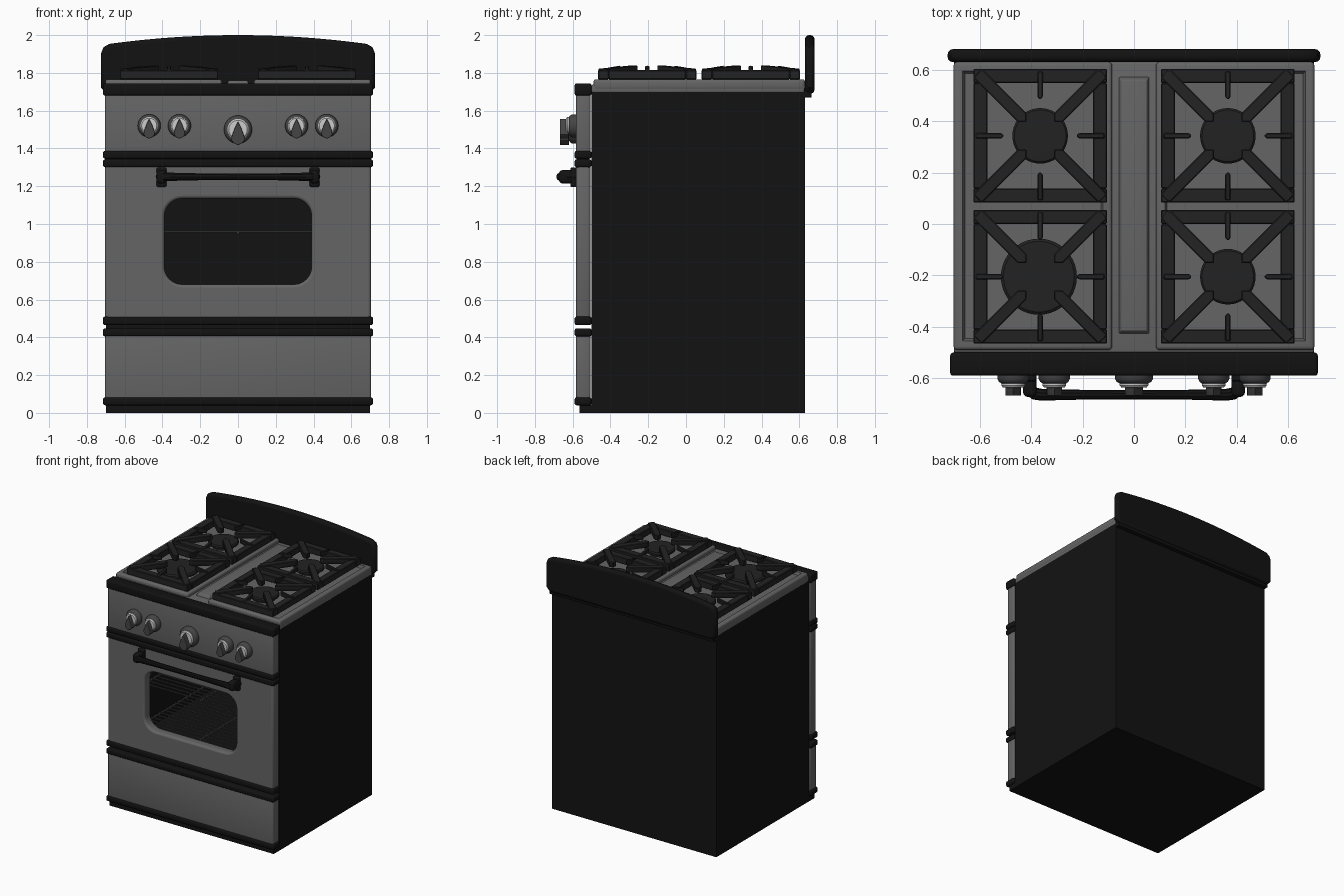
import bpy, bmesh, math
from mathutils import Matrix, Vector

if "Cube" in bpy.data.objects:
    bpy.data.objects.remove(bpy.data.objects["Cube"])


def material(name, v):
    m = bpy.data.materials.new(name)
    m.diffuse_color = (v, v, v, 1)
    m.use_nodes = True
    m.node_tree.nodes["Principled BSDF"].inputs["Base Color"].default_value = m.diffuse_color
    return m


BLACK = material("black_enamel", 0.006)
IRON = material("cast_iron", 0.016)
GREY = material("grey_steel", 0.13)
DARK = material("dark_grey", 0.06)
LIGHT = material("light_metal", 0.6)


def finish_mesh(me, name, mat):
    me.materials.clear()
    me.materials.append(mat)
    for p in me.polygons:
        p.use_smooth = True
    me.set_sharp_from_angle(angle=math.radians(35))
    ob = bpy.data.objects.new(name, me)
    bpy.context.collection.objects.link(ob)
    return ob


def finish(bm, name, mat, bevel=0, segs=3):
    if bevel:
        bmesh.ops.bevel(bm, geom=bm.edges[:], offset=bevel, segments=segs,
                        profile=0.5, affect='EDGES', clamp_overlap=True)
    bmesh.ops.recalc_face_normals(bm, faces=bm.faces[:])
    me = bpy.data.meshes.new(name)
    bm.to_mesh(me)
    bm.free()
    return finish_mesh(me, name, mat)


def add_box(bm, x0, x1, y0, y1, z0, z1):
    m = Matrix.Translation(((x0 + x1) / 2, (y0 + y1) / 2, (z0 + z1) / 2))
    bmesh.ops.create_cube(bm, size=1, matrix=m @ Matrix.Diagonal((x1 - x0, y1 - y0, z1 - z0, 1)))


def boxes(name, mat, dims, bevel=0):
    bm = bmesh.new()
    for d in dims:
        add_box(bm, *d)
    return finish(bm, name, mat, bevel)


def curve_object(name, mat, paths, dims='3D', cyclic=True, **settings):
    cu = bpy.data.curves.new(name, 'CURVE')
    cu.dimensions = dims
    for key, val in settings.items():
        setattr(cu, key, val)
    for path in paths:
        sp = cu.splines.new('POLY')
        sp.points.add(len(path) - 1)
        for p, co in zip(sp.points, path):
            p.co = (co[0], co[1], co[2] if len(co) > 2 else 0, 1)
            p.radius = co[3] if len(co) > 3 else 1
        sp.use_cyclic_u = cyclic
    tmp = bpy.data.objects.new("tmp", cu)
    bpy.context.collection.objects.link(tmp)
    me = bpy.data.meshes.new_from_object(tmp.evaluated_get(bpy.context.evaluated_depsgraph_get()))
    bpy.data.objects.remove(tmp)
    return finish_mesh(me, name, mat)


def plate(name, mat, outlines, y0, y1, bevel):
    """Filled x-z outlines (later ones are holes) given thickness in y."""
    ob = curve_object(name, mat, outlines, '2D', fill_mode='BOTH', bevel_depth=bevel,
                      bevel_resolution=2, extrude=(y1 - y0) / 2 - bevel)
    ob.data.transform(Matrix.Translation((0, (y0 + y1) / 2, 0)) @ Matrix.Rotation(math.pi / 2, 4, 'X'))
    return ob


def round_rect(x0, x1, z0, z1, r, n=8):
    pts = []
    for k, (cx, cz) in enumerate([(x1 - r, z1 - r), (x0 + r, z1 - r), (x0 + r, z0 + r), (x1 - r, z0 + r)]):
        for i in range(n + 1):
            a = math.pi / 2 * (k + i / n)
            pts.append((cx + r * math.cos(a), cz + r * math.sin(a)))
    return pts


def lathe(name, mat, profile, centre, forward=False):
    """Profile of (radius, height) spun about z, or about -y when forward."""
    bm = bmesh.new()
    vs = [bm.verts.new((r, 0, h)) for r, h in profile]
    es = [bm.edges.new(e) for e in zip(vs, vs[1:])]
    bmesh.ops.spin(bm, geom=vs + es, cent=(0, 0, 0), axis=(0, 0, 1), angle=2 * math.pi, steps=40)
    bmesh.ops.remove_doubles(bm, verts=bm.verts[:], dist=1e-5)
    m = Matrix.Translation(centre)
    bm.transform(m @ Matrix.Rotation(math.pi / 2, 4, 'X') if forward else m)
    return finish(bm, name, mat)


# Body: hollow oven shell, open at the front
boxes("body_shell", BLACK, [
    (-0.7, 0.7, -0.5, 0.63, 0.0, 0.58), (-0.7, 0.7, -0.5, 0.63, 1.24, 1.70),
    (-0.7, -0.5, -0.5, 0.63, 0.58, 1.24), (0.5, 0.7, -0.5, 0.63, 0.58, 1.24),
    (-0.5, 0.5, 0.52, 0.63, 0.58, 1.24)])
boxes("plinth", BLACK, [(-0.7, 0.7, -0.565, -0.5, 0.0, 0.045)])

# Oven racks
for k, z in enumerate((0.96, 0.66)):
    wires = [(-0.49, 0.49, -0.46 + i * 0.048, -0.452 + i * 0.048, z - 0.004, z + 0.004) for i in range(21)]
    rails = [(x - 0.006, x + 0.006, -0.46, 0.51, z - 0.012, z - 0.002) for x in (-0.48, 0, 0.48)]
    boxes(f"oven_rack_{k}", DARK, wires + rails)

# Front panels and their black trim bands
boxes("drawer_front", GREY, [(-0.705, 0.705, -0.582, -0.505, 0.05, 0.435)], 0.012)
boxes("control_panel", GREY, [(-0.705, 0.705, -0.582, -0.505, 1.355, 1.72)], 0.012)
b = 0.015
hole = round_rect(-0.39 - b, 0.39 + b, 0.68 - b, 1.135 + b, 0.11)[::-1]
plate("oven_door", GREY, [round_rect(-0.69, 0.69, 0.485, 1.315, 0.004, 2), hole], -0.582, -0.505, b)
for nm, z0, z1 in (("drawer_bottom", 0.04, 0.083), ("drawer_top", 0.405, 0.447), ("door_bottom", 0.465, 0.51),
                   ("door_top", 1.30, 1.343), ("panel_bottom", 1.345, 1.387), ("cooktop_front", 1.68, 1.745)):
    boxes(nm + "_trim", BLACK, [(-0.715, 0.715, -0.59, -0.5, z0, z1)], 0.012)

# Door handle with end brackets
half = [(0.41, -0.57, 1.25, 1.3), (0.41, -0.625, 1.25, 1.3), (0.402, -0.648, 1.25, 1.25),
        (0.385, -0.66, 1.25, 1.2), (0.36, -0.664, 1.25, 1.15), (0.2, -0.664, 1.25, 0.95), (0.0, -0.664, 1.25, 0.9)]
path = half + [(-x, y, z, r) for x, y, z, r in half[-2::-1]]
curve_object("door_handle", BLACK, [path], cyclic=False, bevel_depth=0.02, bevel_resolution=3, use_fill_caps=True)
for s, side in ((-1, "left"), (1, "right")):
    c = s * 0.405
    boxes(f"handle_bracket_{side}", BLACK, [(c - 0.026, c + 0.026, -0.612, -0.575, 1.195, 1.30)], 0.01)
    boxes(f"handle_end_{side}", BLACK, [(c - 0.026, c + 0.026, -0.672, -0.59, 1.215, 1.285)], 0.016)

# Control knobs: bezel, light dial, pointer grip
for k, (x, z, s) in enumerate([(-0.47, 1.52, 1), (-0.31, 1.52, 1), (0, 1.50, 1.22), (0.31, 1.52, 1), (0.47, 1.52, 1)]):
    y = -0.58
    lathe(f"knob_bezel_{k}", DARK, [(0.061 * s, 0), (0.061 * s, 0.022), (0.055 * s, 0.034), (0.046 * s, 0.04), (0, 0.04)],
          (x, y, z), True)
    lathe(f"knob_dial_{k}", LIGHT, [(0.046 * s, 0.036), (0.046 * s, 0.048), (0.04 * s, 0.056), (0, 0.058)], (x, y, z), True)
    grip = [(0, 0.028), (0.01, 0.008), (0.024, -0.03), (0.026, -0.045), (0.014, -0.058), (0, -0.064)]
    grip = grip + [(-a, c) for a, c in grip[-2:0:-1]]
    plate(f"knob_pointer_{k}", DARK, [[(x + a * s, z + c * s) for a, c in grip]], y - 0.088, y - 0.04, 0.004)

# Cooktop base, centre strip and recessed pans
boxes("cooktop_base", GREY, [(-0.7, 0.7, -0.5, 0.63, 1.695, 1.738)], 0.008)
bm = bmesh.new()
add_box(bm, -0.062, 0.062, -0.43, 0.575, 1.73, 1.76)
for v in bm.verts:
    if v.co.z > 1.75:
        v.co.x *= 0.8
        v.co.y -= math.copysign(0.015, v.co.y)
finish(bm, "centre_strip", GREY, 0.004)
for s, side in ((-1, "left"), (1, "right")):
    bm = bmesh.new()
    x0, x1 = sorted((s * 0.085, s * 0.702))
    add_box(bm, x0, x1, -0.49, 0.63, 1.71, 1.766)
    bmesh.ops.bevel(bm, geom=bm.edges[:], offset=0.014, segments=3, profile=0.5, affect='EDGES')
    top = max(bm.faces, key=lambda f: f.calc_center_median().z)
    bmesh.ops.inset_region(bm, faces=[top], thickness=0.03)
    bmesh.ops.inset_region(bm, faces=[top], thickness=0.012, depth=-0.02)
    finish(bm, f"cooktop_pan_{side}", GREY)


def add_arm(bm, cx, cy, angle, r_out, r_in, w, z0, z1):
    """Grate finger reaching from the frame toward the burner, with a pointed tip."""
    pts = [(r_out, -w), (r_out, w), (r_in + w, w), (r_in, 0), (r_in + w, -w)]
    rot = Matrix.Translation((cx, cy, 0)) @ Matrix.Rotation(angle, 4, 'Z')
    drop = 0.018
    rings = [[bm.verts.new(rot @ Vector((px, py, z - (drop if px == r_out else 0)))) for px, py in pts] for z in (z0, z1)]
    bm.faces.new(rings[0][::-1])
    bm.faces.new(rings[1])
    for i in range(5):
        j = (i + 1) % 5
        bm.faces.new((rings[0][i], rings[0][j], rings[1][j], rings[1][i]))


# Four burners and grates
for cx, cy, r, nm in ((-0.365, 0.343, 0.108, "rear_left"), (0.365, 0.343, 0.108, "rear_right"),
                      (-0.37, -0.205, 0.148, "front_left"), (0.365, -0.205, 0.108, "front_right")):
    lathe("burner_" + nm, IRON, [(r * 0.75, 1.74), (r * 0.75, 1.765), (r, 1.768), (r, 1.782), (r * 0.93, 1.79), (0, 1.793)],
          (cx, cy, 0))
    gx, h, w = math.copysign(0.365, cx), 0.26, 0.055
    bm = bmesh.new()
    for s in (-1, 1):
        m = s * (h - w / 2)
        add_box(bm, gx - h, gx + h, cy + m - w / 2, cy + m + w / 2, 1.765, 1.815)
        add_box(bm, gx + m - w / 2, gx + m + w / 2, cy - h + w, cy + h - w, 1.765, 1.815)
    for i in range(4):
        a = i * math.pi / 2
        add_arm(bm, gx, cy, a, 0.25, 0.14, 0.011, 1.805, 1.838)
        add_arm(bm, gx, cy, a + math.pi / 4, 0.345, 0.075, 0.024, 1.80, 1.84)
    finish(bm, "grate_" + nm, IRON, 0.004, 1)

# Backsplash with a gently arched top, and the lip below it
b, W, R = 0.02, 0.705, 0.03
arch = []
for i in range(25):
    x = (W - R) * (1 - i / 12)
    arch.append((x, 1.98 - 0.05 * (x / W) ** 2))
corner = [(W, 1.90), (W - 0.009, 1.922)]
low = [(W - 0.02, 1.71), (W, 1.73)]
out = low + corner + arch + [(-x, z) for x, z in corner[::-1]] + [(-x, z) for x, z in low[::-1]]
plate("backsplash", BLACK, [out], 0.63, 0.68, b)
boxes("backsplash_lip", BLACK, [(-0.7, 0.7, 0.625, 0.665, 1.67, 1.72)], 0.003)
